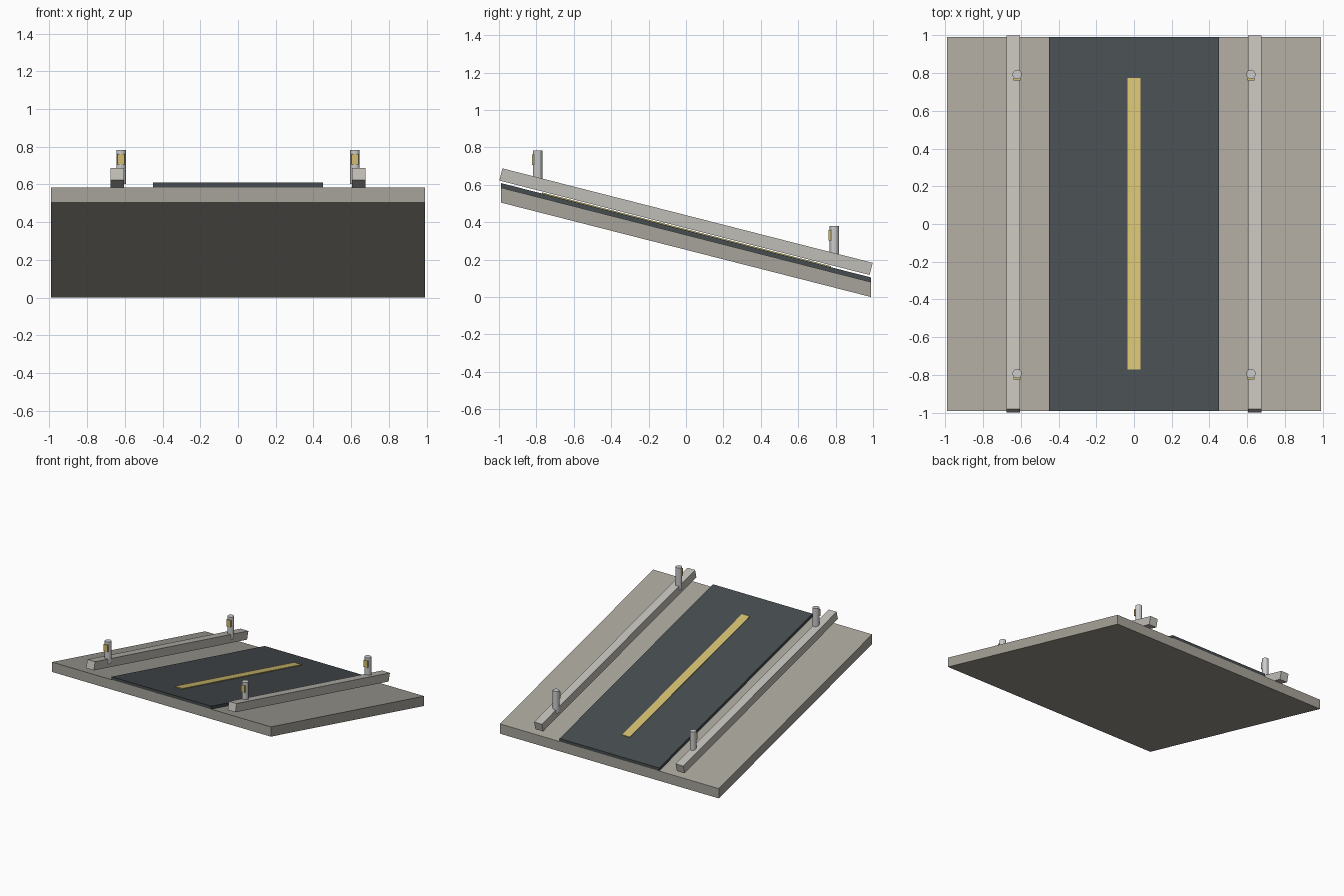
import bpy, bmesh, math
from mathutils import Matrix

if "Cube" in bpy.data.objects:
    bpy.data.objects.remove(bpy.data.objects["Cube"])

SLOPE = -0.505 / 1.98          # ramp falls towards the back
ANGLE = math.atan(SLOPE)


def material(name, rgb):
    m = bpy.data.materials.new(name)
    m.diffuse_color = (*rgb, 1)
    m.use_nodes = True
    m.node_tree.nodes["Principled BSDF"].inputs["Base Color"].default_value = m.diffuse_color
    return m


CONCRETE = material("concrete", (0.39, 0.37, 0.325))
KERB = material("kerb", (0.53, 0.51, 0.47))
ASPHALT = material("asphalt", (0.061, 0.073, 0.078))
YELLOW = material("yellow", (0.65, 0.51, 0.16))
METAL = material("metal", (0.54, 0.56, 0.56))


def finish(bm, name, mat):
    bmesh.ops.recalc_face_normals(bm, faces=bm.faces)
    mesh = bpy.data.meshes.new(name)
    bm.to_mesh(mesh)
    bm.free()
    mesh.materials.append(mat)
    obj = bpy.data.objects.new(name, mesh)
    bpy.context.collection.objects.link(obj)
    return obj


def box(name, size, loc, mat, tilt=0):
    bm = bmesh.new()
    bmesh.ops.create_cube(bm, size=1, matrix=Matrix.Translation(loc)
                          @ Matrix.Rotation(tilt, 4, 'X') @ Matrix.Diagonal((*size, 1)))
    return finish(bm, name, mat)


def sloped_slab(name, width, y0, y1, z0, z1, mat):
    """Sheared box with upright ends; z0 and z1 are the heights at y = 0."""
    bm = bmesh.new()
    bmesh.ops.create_cube(bm, size=1)
    for v in bm.verts:
        y = y1 if v.co.y > 0 else y0
        z = z1 if v.co.z > 0 else z0
        v.co = (v.co.x * width, y, z + SLOPE * y)
    return finish(bm, name, mat)


# Ramp deck, road surface and centre line
sloped_slab("ramp_slab", 1.98, -0.99, 0.99, 0.2525, 0.3325, CONCRETE)
sloped_slab("road_surface", 0.90, -0.99, 0.99, 0.3325, 0.357, ASPHALT)
sloped_slab("centre_line", 0.07, -0.77, 0.775, 0.357, 0.363, YELLOW)

for side, sx in (("left", -1), ("right", 1)):
    # Side rail, square to the slope and slightly raised
    box(f"{side}_rail", (0.07, 2.043, 0.067), (sx * 0.64, 0, 0.403), KERB, ANGLE)
    for end, y, top in (("front", -0.793, 0.783), ("back", 0.793, 0.38)):
        # Upright post
        bm = bmesh.new()
        bmesh.ops.create_cone(bm, cap_ends=True, segments=12, radius1=0.025, radius2=0.025,
                              depth=0.18, matrix=Matrix.Translation((sx * 0.62, y, top - 0.09)))
        finish(bm, f"{side}_{end}_post", METAL)
        # Reflector on the front of the post
        box(f"{side}_{end}_reflector", (0.036, 0.012, 0.056),
            (sx * 0.62, y - 0.025, top - 0.049), YELLOW)
